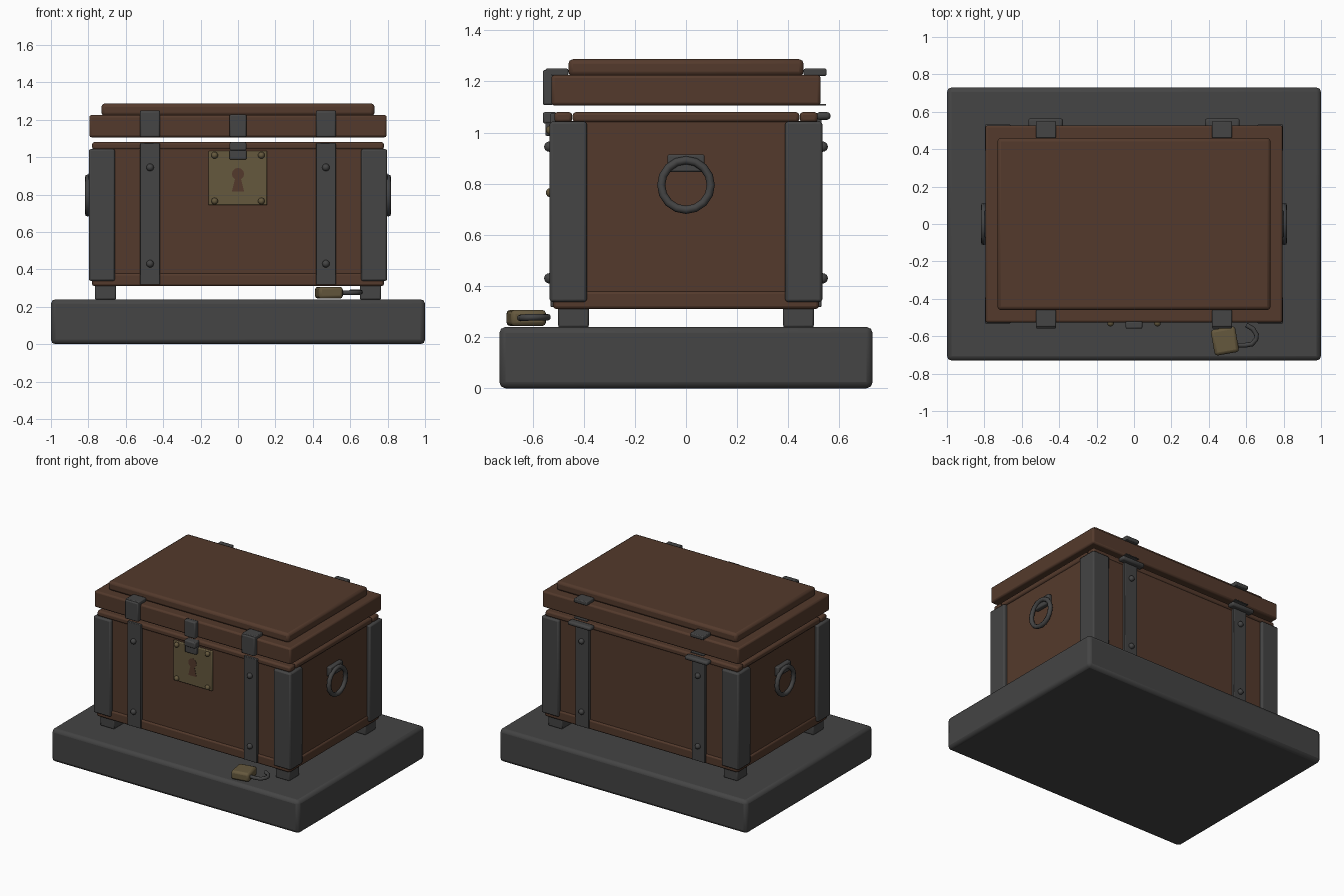
import bpy, bmesh, math
from mathutils import Matrix

cube = bpy.data.objects.get("Cube")
if cube:
    bpy.data.objects.remove(cube, do_unlink=True)


def material(name, rgb):
    m = bpy.data.materials.new(name)
    m.use_nodes = True
    m.diffuse_color = (*rgb, 1)
    m.node_tree.nodes["Principled BSDF"].inputs["Base Color"].default_value = (*rgb, 1)
    return m


WOOD = material("brown wood", (0.088, 0.042, 0.025))
IRON = material("dark grey", (0.058, 0.058, 0.058))
BRASS = material("dull brass", (0.130, 0.098, 0.047))


def finish(name, bm, mat, bevel=0, segments=2):
    mesh = bpy.data.meshes.new(name)
    bmesh.ops.recalc_face_normals(bm, faces=bm.faces)
    bm.to_mesh(mesh)
    bm.free()
    mesh.materials.append(mat)
    ob = bpy.data.objects.new(name, mesh)
    bpy.context.collection.objects.link(ob)
    if bevel:
        mod = ob.modifiers.new("Bevel", "BEVEL")
        mod.width, mod.segments, mod.limit_method = bevel, segments, "ANGLE"
    bpy.ops.object.select_all(action="DESELECT")
    ob.select_set(True)
    bpy.context.view_layer.objects.active = ob
    bpy.ops.object.shade_smooth_by_angle(angle=math.radians(35))
    return ob


def box(name, xs, ys, zs, mat, bevel=0.006, turn=0):
    """Box from three (min, max) ranges, turned about its own upright axis."""
    bm = bmesh.new()
    spans = (xs, ys, zs)
    centre = [(a + b) / 2 for a, b in spans]
    size = [abs(b - a) for a, b in spans]
    bmesh.ops.create_cube(bm, size=1, matrix=Matrix.Translation(centre)
                          @ Matrix.Rotation(turn, 4, "Z") @ Matrix.Diagonal((*size, 1)))
    return finish(name, bm, mat, bevel)


def sided(sign, a, b):
    return tuple(sorted((sign * a, sign * b)))


def extrude_xz(name, points, y_front, depth, mat, bevel=0):
    """Front-facing outline pushed back along y."""
    bm = bmesh.new()
    face = bm.faces.new([bm.verts.new((x, y_front, z)) for x, z in points])
    new = bmesh.ops.extrude_face_region(bm, geom=[face])["geom"]
    bmesh.ops.translate(bm, vec=(0, depth, 0),
                        verts=[v for v in new if isinstance(v, bmesh.types.BMVert)])
    return finish(name, bm, mat, bevel)


def rivet(name, x, y, z, mat, radius=0.02):
    bm = bmesh.new()
    bmesh.ops.create_uvsphere(bm, u_segments=12, v_segments=8, radius=radius,
                              matrix=Matrix.Translation((x, y, z)))
    return finish(name, bm, mat)


def tube(name, points, radius, mat, cyclic=False, sides=2):
    cu = bpy.data.curves.new(name, "CURVE")
    cu.dimensions = "3D"
    cu.bevel_depth, cu.bevel_resolution, cu.use_fill_caps = radius, sides, True
    sp = cu.splines.new("POLY")
    sp.points.add(len(points) - 1)
    for p, co in zip(sp.points, points):
        p.co = (*co, 1)
    sp.use_cyclic_u = cyclic
    cu.materials.append(mat)
    ob = bpy.data.objects.new(name, cu)
    bpy.context.collection.objects.link(ob)
    return ob


# Plinth
box("plinth", (-1, 1), (-0.73, 0.73), (0, 0.24), IRON, 0.024)

# Chest body: floor rail and four walls
box("bottom_rail", (-0.78, 0.78), (-0.52, 0.52), (0.31, 0.38), WOOD, 0.012)
for s, side in ((-1, "front"), (1, "back")):
    box(side + "_wall", (-0.77, 0.77), sided(s, 0.45, 0.51), (0.37, 1.045), WOOD)
    box(side + "_top_rail", (-0.78, 0.78), sided(s, 0.445, 0.515), (1.04, 1.08), WOOD, 0.012)
for s, side in ((-1, "right"), (1, "left")):
    box(side + "_wall", sided(s, 0.70, 0.77), (-0.46, 0.46), (0.37, 1.045), WOOD)
    box(side + "_top_rail", sided(s, 0.70, 0.78), (-0.443, 0.443), (1.04, 1.08), WOOD, 0.012)

# Lid
box("lid_frame", (-0.795, 0.795), (-0.527, 0.527), (1.106, 1.225), WOOD, 0.012)
box("lid_panel", (-0.73, 0.73), (-0.46, 0.46), (1.22, 1.287), WOOD, 0.018)

for sx, nx in ((-1, "right"), (1, "left")):
    for sy, ny in ((-1, "front"), (1, "back")):
        tag = f"{ny}_{nx}"
        # Feet and corner brackets
        box(tag + "_foot", sided(sx, 0.652, 0.765), sided(sy, 0.38, 0.50), (0.238, 0.32), IRON, 0.008)
        box(tag + "_corner_plate", sided(sx, 0.658, 0.797), sided(sy, 0.50, 0.533), (0.338, 1.043), IRON, 0.01)
        box(tag + "_corner_side", sided(sx, 0.76, 0.797), sided(sy, 0.388, 0.533), (0.338, 1.043), IRON, 0.01)
        # Upright straps with rivets
        strap = sided(sx, 0.417, 0.524)
        box(tag + "_strap", strap, sided(sy, 0.50, 0.53), (0.318, 1.075), IRON, 0.004)
        for i, z in enumerate((0.43, 0.945)):
            rivet(f"{tag}_strap_rivet_{i}", sx * 0.47, sy * 0.535, z, IRON)
        # Lid straps
        box(tag + "_lid_strap_top", strap, sided(sy, 0.46, 0.55), (1.222, 1.25), IRON)

    # Front lid strap drop and back hinges
    box(f"front_{nx}_lid_strap_drop", sided(sx, 0.417, 0.524), (-0.56, -0.52), (1.107, 1.245), IRON, 0.008)
    box(f"{nx}_hinge", sided(sx, 0.38, 0.565), (0.51, 0.565), (1.05, 1.08), IRON, 0.012)
    box(f"{nx}_hinge_lip", sided(sx, 0.417, 0.524), (0.50, 0.548), (1.105, 1.112), IRON, 0.002)

    # Ring handle and its bracket
    box(nx + "_handle_bracket", sided(sx, 0.765, 0.80), (-0.073, 0.073), (0.845, 0.915), IRON, 0.008)
    ring = [(sx * 0.803, 0.097 * math.sin(math.tau * i / 16), 0.795 + 0.097 * math.cos(math.tau * i / 16))
            for i in range(16)]
    tube(nx + "_handle_ring", ring, 0.016, IRON, cyclic=True)

# Hasp
box("hasp_upper", (-0.045, 0.045), (-0.56, -0.52), (1.107, 1.228), IRON, 0.008)
box("hasp_lower", (-0.045, 0.045), (-0.56, -0.505), (1.035, 1.08), IRON, 0.008)
box("hasp_tongue", (-0.045, 0.045), (-0.55, -0.51), (0.987, 1.04), IRON, 0.006)

# Lock plate, its rivets and keyhole
box("lock_plate", (-0.158, 0.156), (-0.525, -0.505), (0.743, 1.033), BRASS, 0.006)
for sx in (-1, 1):
    for z in (0.765, 1.01):
        rivet("lock_plate_rivet", sx * 0.125, -0.53, z, BRASS, 0.018)
arc = [math.radians(-60 + 30 * i) for i in range(11)]
keyhole = [(0.033 * math.cos(a), 0.91 + 0.033 * math.sin(a)) for a in arc]
keyhole += [(-0.033, 0.815), (0.033, 0.815)]
extrude_xz("keyhole", keyhole, -0.527, 0.005, WOOD)

# Open padlock lying on the plinth
box("padlock_body", (0.42, 0.552), (-0.695, -0.555), (0.243, 0.307), BRASS, 0.016, math.radians(10))
shackle = [(0.54, -0.648, 0.275), (0.595, -0.648, 0.275), (0.63, -0.642, 0.276), (0.652, -0.618, 0.277),
           (0.655, -0.59, 0.278), (0.635, -0.56, 0.278), (0.60, -0.54, 0.278)]
tube("padlock_shackle", shackle, 0.013, IRON)
